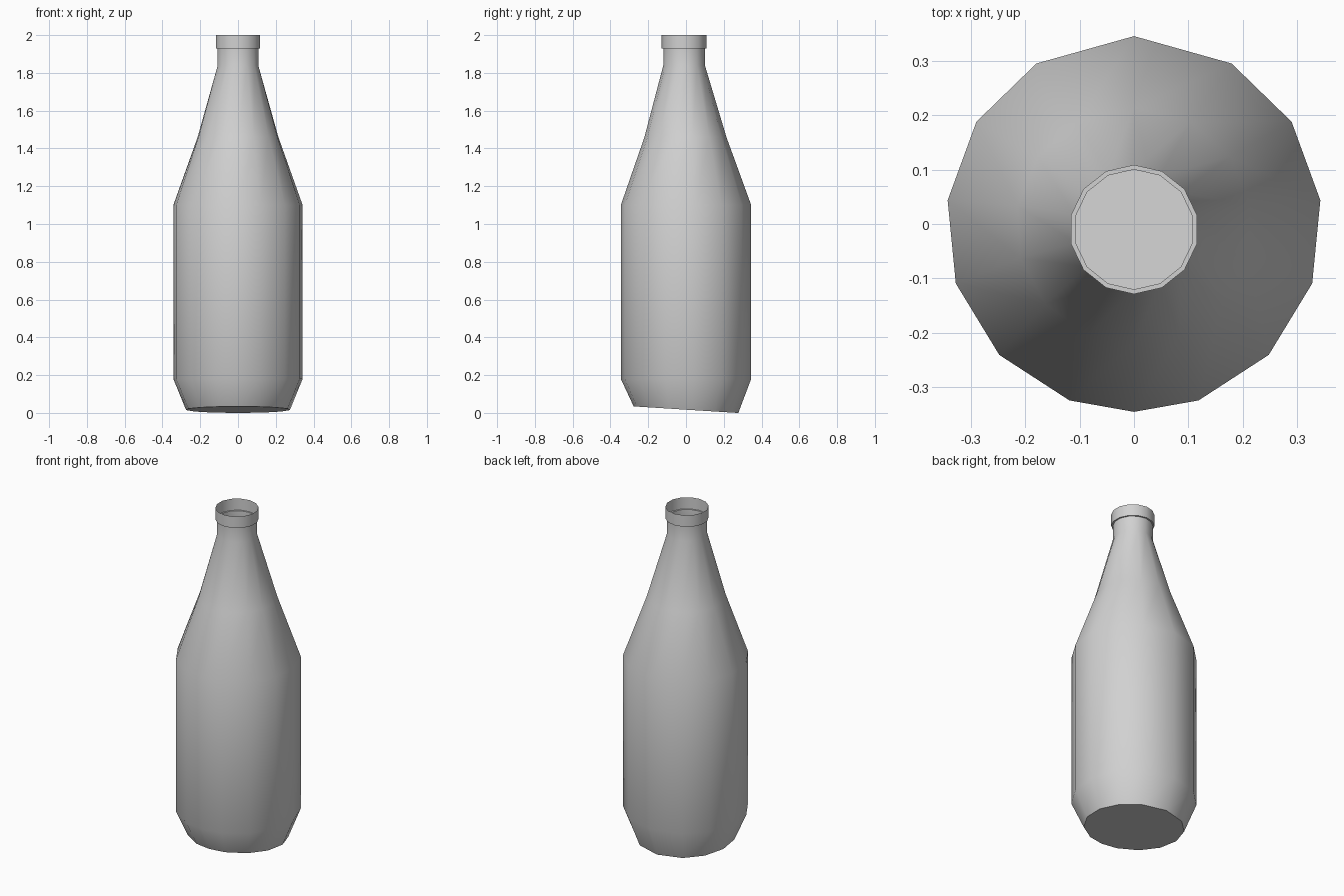
import bpy, bmesh
from math import sin, cos, pi, radians

cube = bpy.data.objects.get("Cube")
if cube:
    bpy.data.objects.remove(cube)

SIDES = 14
TILT = -0.063          # slope of the base towards the back

# Rings from base to lip: height, radius, y centre, sideways skew in degrees, slope
RINGS = [
    (0.017, 0.277, 0.0, 5.6, TILT),
    (0.18, 0.345, 0.0, 5.6, 0),
    (1.10, 0.345, 0.0, 5.6, 0),
    (1.46, 0.217, -0.003, 3, 0),
    (1.84, 0.11, -0.01, 0, 0),
    (1.93, 0.11, -0.01, 0, 0),
    (1.93, 0.1187, -0.01, 0, 0),
    (2.00, 0.1187, -0.01, 0, 0),
]


def add_ring(bm, height, radius, centre, skew, slope):
    """One loop, starting at the back; side points lean forward by the skew."""
    verts = []
    for i in range(SIDES):
        a = 2 * pi * i / SIDES
        if 0 < i < SIDES / 2:
            a += radians(skew)
        elif i > SIDES / 2:
            a -= radians(skew)
        x, y = -radius * sin(a), radius * cos(a)
        verts.append(bm.verts.new((x, y + centre, height + slope * y)))
    return verts


# Glass colour
grey = bpy.data.materials.new("bottle grey")
grey.use_nodes = True
colour = (0.64, 0.64, 0.64, 1)
grey.diffuse_color = colour
for node in grey.node_tree.nodes:
    if node.type == 'BSDF_PRINCIPLED':
        node.inputs["Base Color"].default_value = colour

# Open, thin-walled bottle: base, body, shoulder, neck and lip
bm = bmesh.new()
loops = [add_ring(bm, *ring) for ring in RINGS]
bm.faces.new(loops[0][::-1])
for low, high in zip(loops, loops[1:]):
    for i in range(SIDES):
        j = (i + 1) % SIDES
        bm.faces.new((low[i], low[j], high[j], high[i]))
mesh = bpy.data.meshes.new("bottle")
bm.to_mesh(mesh)
bm.free()
mesh.materials.append(grey)

bottle = bpy.data.objects.new("bottle", mesh)
bpy.context.collection.objects.link(bottle)
bpy.ops.object.select_all(action='DESELECT')
bottle.select_set(True)
bpy.context.view_layer.objects.active = bottle
bpy.ops.object.shade_smooth_by_angle(angle=radians(30))
